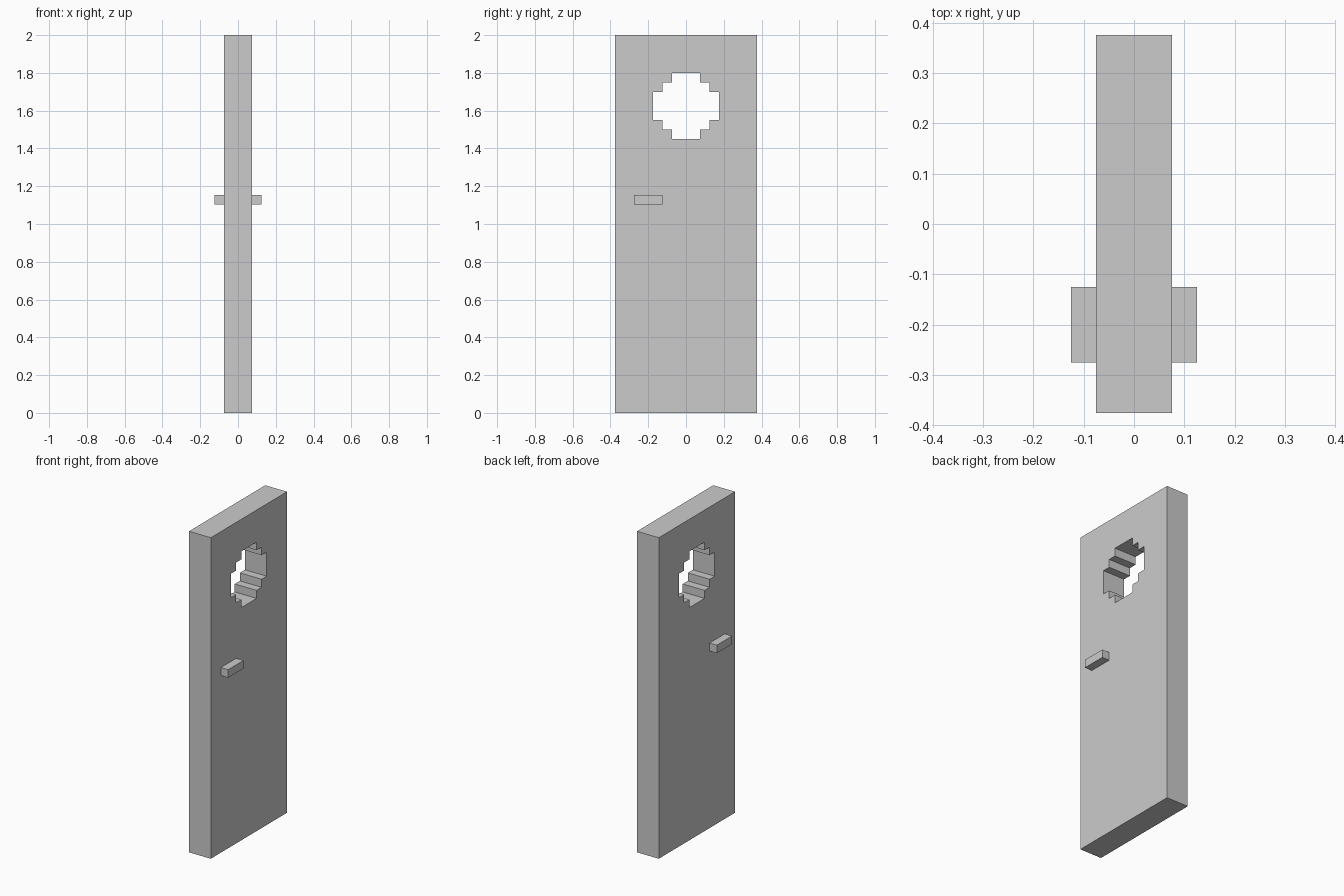
import bpy, bmesh

if "Cube" in bpy.data.objects:
    bpy.data.objects.remove(bpy.data.objects["Cube"])

THICK = 0.15


def new_object(name, bm):
    bmesh.ops.recalc_face_normals(bm, faces=bm.faces[:])
    mesh = bpy.data.meshes.new(name)
    bm.to_mesh(mesh)
    bm.free()
    obj = bpy.data.objects.new(name, mesh)
    bpy.context.collection.objects.link(obj)
    return obj


def add_loop(bm, points):
    """Closed loop of edges in the plane of the door's left face."""
    verts = [bm.verts.new((-THICK / 2, y, z)) for y, z in points]
    return [bm.edges.new((v, verts[(i + 1) % len(verts)])) for i, v in enumerate(verts)]


# Stepped round window: one quarter, turned four times
quarter = [(0.175, 0.075), (0.125, 0.075), (0.125, 0.125), (0.075, 0.125), (0.075, 0.175)]
window = []
for _ in range(4):
    window += quarter
    quarter = [(-z, y) for y, z in quarter]
window = [(y, z + 1.625) for y, z in window]

# Door panel with the window cut through it
bm = bmesh.new()
edges = add_loop(bm, [(-0.375, 0), (0.375, 0), (0.375, 2), (-0.375, 2)])
edges += add_loop(bm, window)
bmesh.ops.triangle_fill(bm, edges=edges, use_beauty=True, normal=(1, 0, 0))
ext = bmesh.ops.extrude_face_region(bm, geom=bm.faces[:], use_keep_orig=True)
moved = [g for g in ext["geom"] if isinstance(g, bmesh.types.BMVert)]
bmesh.ops.translate(bm, verts=moved, vec=(THICK, 0, 0))
new_object("door_panel", bm)

# Handle on each face
for side, name in ((1, "handle_right"), (-1, "handle_left")):
    bm = bmesh.new()
    bmesh.ops.create_cube(bm, size=1)
    bmesh.ops.scale(bm, verts=bm.verts[:], vec=(0.05, 0.15, 0.05))
    bmesh.ops.translate(bm, verts=bm.verts[:], vec=(side * 0.1, -0.2, 1.128))
    new_object(name, bm)
